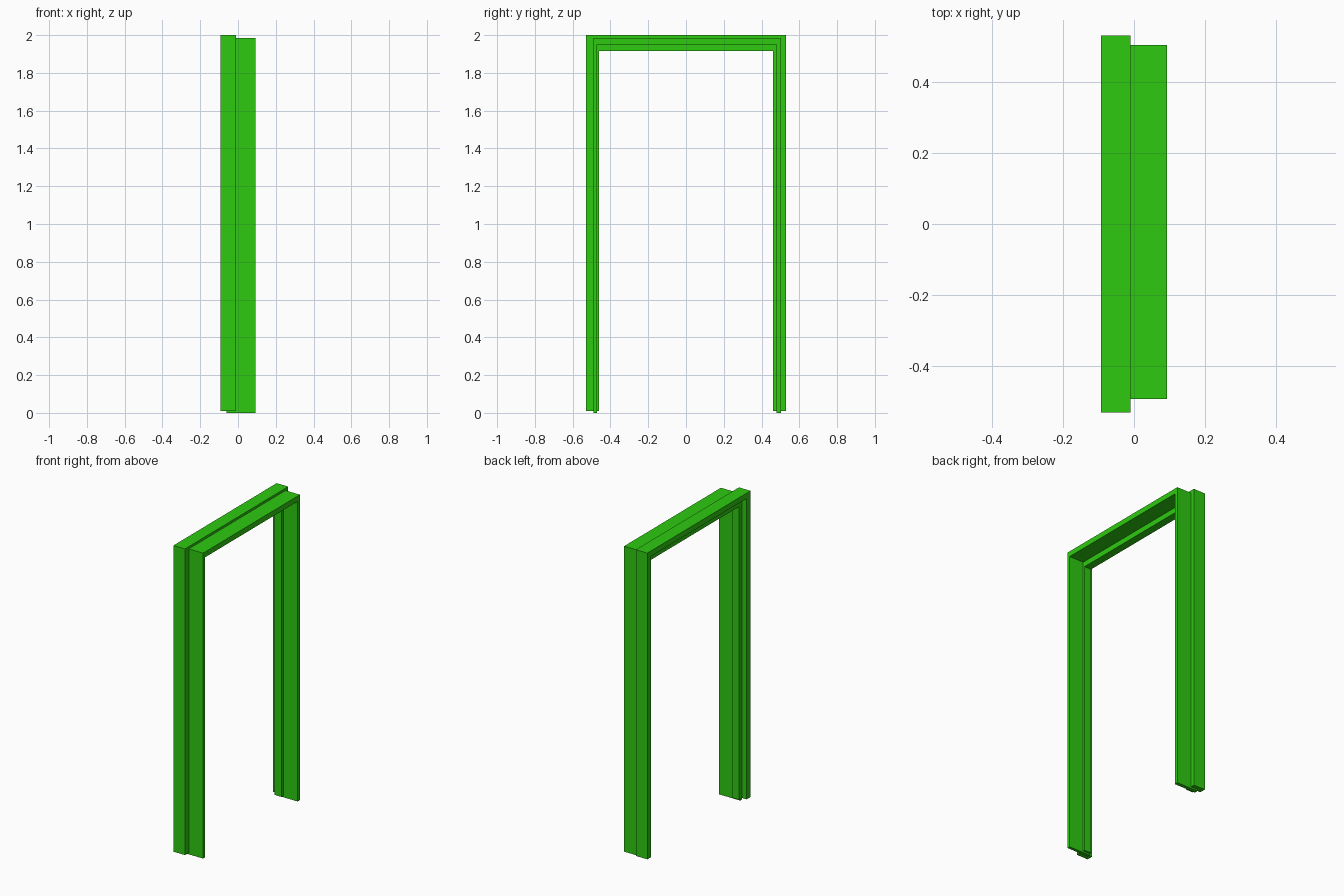
import bpy
import bmesh

default_cube = bpy.data.objects.get("Cube")
if default_cube:
    bpy.data.objects.remove(default_cube, do_unlink=True)

# Single paint colour
GREEN = (0.026, 0.59, 0.005, 1.0)
paint = bpy.data.materials.new("green_paint")
paint.use_nodes = True
paint.diffuse_color = GREEN
paint.node_tree.nodes["Principled BSDF"].inputs["Base Color"].default_value = GREEN


def extrude_profile(name, profile, x0, x1):
    """Extrude a closed (y, z) outline from x0 to x1."""
    bm = bmesh.new()
    face = bm.faces.new([bm.verts.new((x0, y, z)) for y, z in profile])
    result = bmesh.ops.extrude_face_region(bm, geom=[face])
    moved = [v for v in result["geom"] if isinstance(v, bmesh.types.BMVert)]
    bmesh.ops.translate(bm, verts=moved, vec=(x1 - x0, 0, 0))
    bmesh.ops.recalc_face_normals(bm, faces=bm.faces)
    mesh = bpy.data.meshes.new(name)
    bm.to_mesh(mesh)
    bm.free()
    mesh.materials.append(paint)
    obj = bpy.data.objects.new(name, mesh)
    bpy.context.collection.objects.link(obj)
    return obj


def board(name, x0, x1, y0, y1, z0, z1):
    return extrude_profile(name, [(y0, z0), (y1, z0), (y1, z1), (y0, z1)], x0, x1)


def portal(name, x0, x1, inner, outer, bottom, head, top):
    """Doorway-shaped frame: two legs joined by a head."""
    outline = [(-outer, bottom), (-inner, bottom), (-inner, head), (inner, head),
               (inner, bottom), (outer, bottom), (outer, top), (-outer, top)]
    return extrude_profile(name, outline, x0, x1)


# Wide outer casing on one side of the wall
portal("casing", -0.093, -0.01, 0.49, 0.53, 0.01, 1.965, 2.0)

# Door stop running around the inside of the opening
portal("door_stop", -0.06, -0.01, 0.46, 0.48, 0.01, 1.915, 1.952)

# Thin jamb boards and the head board resting between them
JAMB_BACK, JAMB_FRONT = -0.06, 0.093
board("front_jamb", JAMB_BACK, JAMB_FRONT, -0.491, -0.472, 0.0, 1.95)
board("back_jamb", JAMB_BACK, JAMB_FRONT, 0.48, 0.503, 0.0, 1.985)
board("head_jamb", JAMB_BACK, JAMB_FRONT, -0.491, 0.48, 1.95, 1.985)
